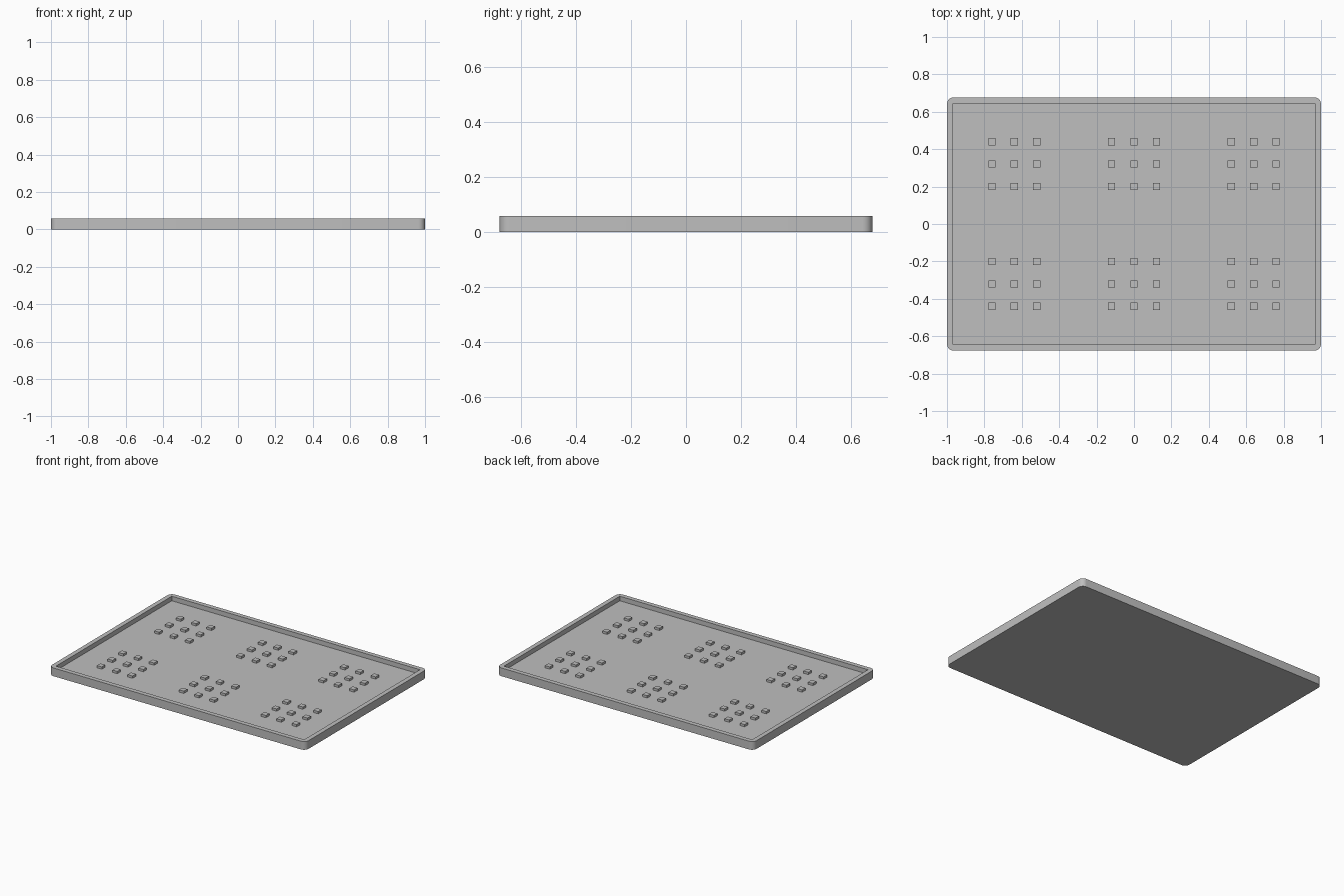
import bpy
import bmesh
import math
from mathutils import Matrix

default = bpy.data.objects.get("Cube")
if default:
    bpy.data.objects.remove(default, do_unlink=True)

LENGTH, WIDTH, HEIGHT = 2.0, 1.354, 0.058
WALL, FLOOR, CORNER = 0.032, 0.026, 0.036
PEG, PEG_HEIGHT, PITCH = 0.038, 0.016, 0.12

grey = bpy.data.materials.new("light_grey")
grey.use_nodes = True
color = (0.52, 0.52, 0.52, 1)
grey.diffuse_color = color
grey.node_tree.nodes["Principled BSDF"].inputs["Base Color"].default_value = color


def box(name, size, base, corner=0):
    """Box standing at the base point, with optional rounded vertical edges."""
    bm = bmesh.new()
    x, y, z = base
    place = Matrix.Translation((x, y, z + size[2] / 2)) @ Matrix.Diagonal((*size, 1))
    bmesh.ops.create_cube(bm, size=1, matrix=place)
    if corner:
        upright = [e for e in bm.edges
                   if abs(e.verts[0].co.z - e.verts[1].co.z) > size[2] / 2]
        bmesh.ops.bevel(bm, geom=upright, offset=corner, segments=8,
                        profile=0.5, affect='EDGES')
    mesh = bpy.data.meshes.new(name)
    bm.to_mesh(mesh)
    bm.free()
    mesh.materials.append(grey)
    obj = bpy.data.objects.new(name, mesh)
    bpy.context.collection.objects.link(obj)
    return obj


# Tray: rounded slab with a square-cornered recess
tray = box("tray", (LENGTH, WIDTH, HEIGHT), (0, 0, 0), CORNER)
cutter = box("recess_cutter", (LENGTH - 2 * WALL, WIDTH - 2 * WALL, HEIGHT), (0, 0, FLOOR))
cutter.hide_render = True
cut = tray.modifiers.new("recess", 'BOOLEAN')
cut.operation = 'DIFFERENCE'
cut.solver = 'EXACT'
cut.object = cutter
bpy.ops.object.select_all(action='DESELECT')
tray.select_set(True)
bpy.context.view_layer.objects.active = tray
bpy.ops.object.modifier_apply(modifier=cut.name)
bpy.data.objects.remove(cutter, do_unlink=True)
bpy.ops.object.shade_smooth_by_angle(angle=math.radians(30))

# Pegs: six groups of three by three on the floor
for group_x in (-0.64, 0, 0.64):
    for group_y in (-0.32, 0.32):
        for i in (-1, 0, 1):
            for j in (-1, 0, 1):
                box("peg", (PEG, PEG, PEG_HEIGHT),
                    (group_x + i * PITCH, group_y + j * PITCH, FLOOR))
